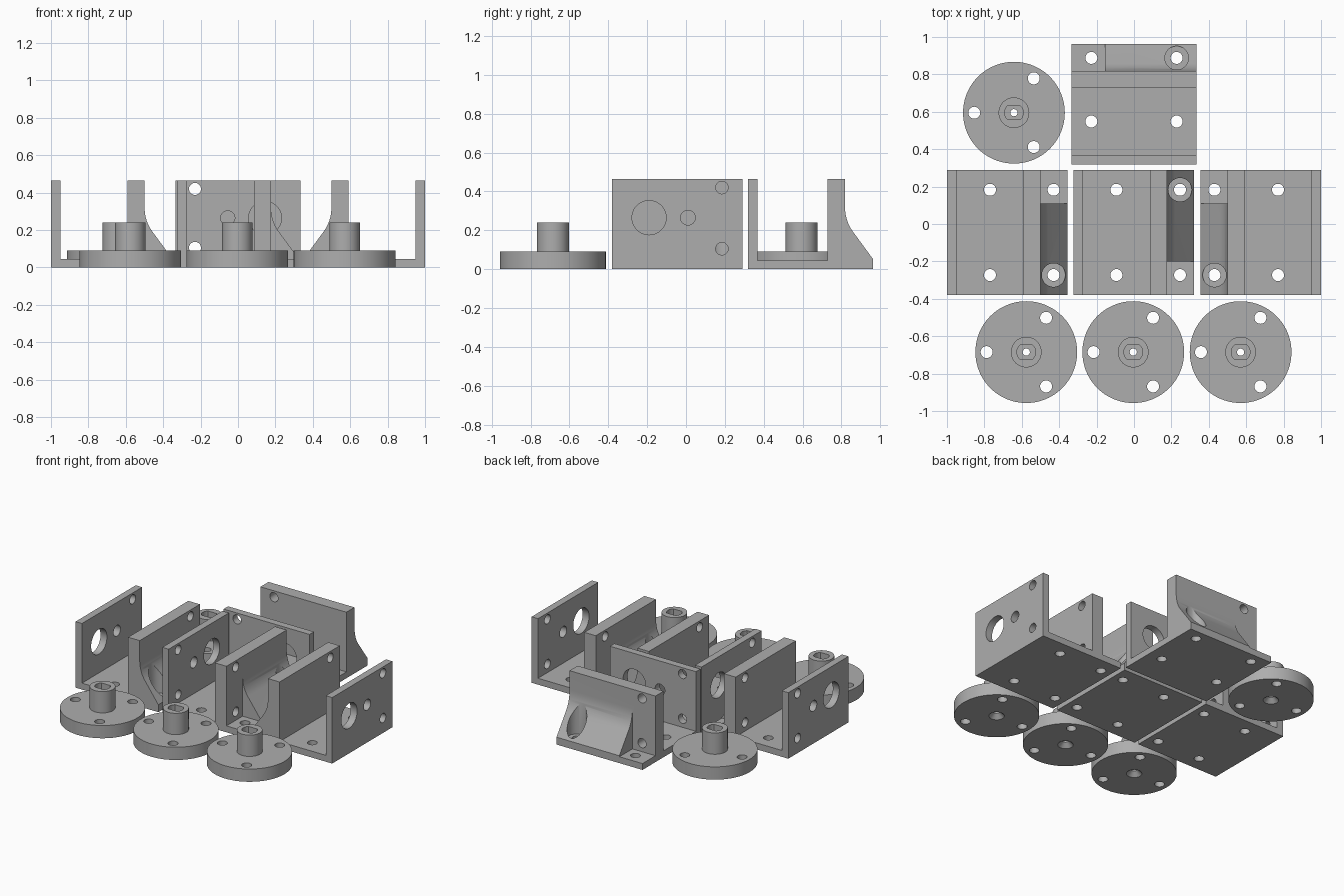
import bpy, bmesh, math
from mathutils import Matrix, Vector

if "Cube" in bpy.data.objects:
    bpy.data.objects.remove(bpy.data.objects["Cube"])

grey = bpy.data.materials.new("plain grey")
grey.diffuse_color = (0.42, 0.42, 0.42, 1)
grey.use_nodes = True
grey.node_tree.nodes["Principled BSDF"].inputs["Base Color"].default_value = grey.diffuse_color


def make(name, bm):
    bmesh.ops.recalc_face_normals(bm, faces=bm.faces)
    me = bpy.data.meshes.new(name)
    bm.to_mesh(me)
    bm.free()
    ob = bpy.data.objects.new(name, me)
    bpy.context.collection.objects.link(ob)
    return ob


def prism(name, pts, axis, a, b):
    """Extrude a closed outline: axis 'y' takes (x, z) points, 'z' takes (x, y)."""
    bm = bmesh.new()
    place = (lambda p: (p[0], a, p[1])) if axis == 'y' else (lambda p: (p[0], p[1], a))
    face = bm.faces.new([bm.verts.new(place(p)) for p in pts])
    ext = bmesh.ops.extrude_face_region(bm, geom=[face])
    step = Vector((0, b - a, 0)) if axis == 'y' else Vector((0, 0, b - a))
    bmesh.ops.translate(bm, vec=step, verts=[v for v in ext['geom'] if isinstance(v, bmesh.types.BMVert)])
    return make(name, bm)


def rod(name, c, r, depth, axis='z', r2=None, n=48):
    """Cylinder or cone centred on c."""
    bm = bmesh.new()
    rot = Matrix.Rotation(math.pi / 2, 4, 'Y') if axis == 'x' else Matrix.Identity(4)
    bmesh.ops.create_cone(bm, cap_ends=True, segments=n, radius1=r, radius2=r if r2 is None else r2,
                          depth=depth, matrix=Matrix.Translation(c) @ rot)
    return make(name, bm)


def combine(ob, others, op):
    """Apply one boolean per helper, then discard the helpers."""
    for o in others:
        o.hide_render = True
        m = ob.modifiers.new("bool", 'BOOLEAN')
        m.operation, m.solver, m.object = op, 'EXACT', o
    bpy.context.view_layer.update()
    me = bpy.data.meshes.new_from_object(ob.evaluated_get(bpy.context.evaluated_depsgraph_get()))
    ob.modifiers.clear()
    ob.data = me
    for o in others:
        bpy.data.objects.remove(o)


def copies(ob, names, mats):
    """Place transformed copies of a master part, then remove the master."""
    for name, mat in zip(names, mats):
        me = ob.data.copy()
        me.transform(mat)
        if mat.determinant() < 0:
            me.flip_normals()
        me.materials.clear()
        me.materials.append(grey)
        new = bpy.data.objects.new(name, me)
        bpy.context.collection.objects.link(new)
        bpy.ops.object.select_all(action='DESELECT')
        new.select_set(True)
        bpy.context.view_layer.objects.active = new
        bpy.ops.object.shade_smooth_by_angle(angle=math.radians(25))
    bpy.data.objects.remove(ob)


# Bracket: channel with thin wall, thick wall and a flange
W, H, T, L = 0.335, 0.465, 0.045, 0.645
bracket = prism("bracket", [(0, 0), (L, 0), (L, T), (0.5, T), (0.5, H), (0.41, H),
                            (0.41, T), (0.05, T), (0.05, H), (0, H)], 'y', -W, W)

# Gusset with a blended top running into a straight slope
p0, p1, p2 = Vector((0.5, 0.33)), Vector((0.5, 0.25)), Vector((0.54, 0.195))
curve = [p0 * (1 - t) ** 2 + p1 * 2 * t * (1 - t) + p2 * t * t for t in [i / 10 for i in range(11)]]
gusset = prism("gusset", [(0.45, 0.02), (L, 0.02), (L, 0.052)] + [tuple(p) for p in curve[::-1]]
               + [(0.45, 0.33)], 'y', -W, 0.155)
combine(bracket, [gusset], 'UNION')

# Bracket holes: floor and flange, counterbore, shaft holes, wall corners
cuts = [rod("cut", (u, v, 0), 0.032, 0.3) for u in (0.23, 0.57) for v in (-0.228, 0.228)]
cuts += [rod("cut", (0.57, -0.228, T + 0.3), 0.063, 0.6),
         rod("cut", (0, -0.145, 0.265), 0.088, 0.3, 'x'),
         rod("cut", (0, 0.055, 0.265), 0.038, 0.3, 'x')]
cuts += [rod("cut", (0.3, 0.23, z), 0.032, 0.9, 'x') for z in (0.42, 0.105)]
combine(bracket, cuts, 'DIFFERENCE')

move, flip = Matrix.Translation, Matrix.Diagonal
copies(bracket, ["left_bracket", "right_bracket", "middle_bracket", "back_bracket"],
       [move((-1, -0.045, 0)),
        move((1, -0.045, 0)) @ flip((-1, 1, 1, 1)),
        move((-0.324, -0.045, 0)) @ flip((1, -1, 1, 1)),
        move((0, 0.318, 0)) @ Matrix.Rotation(math.pi / 2, 4, 'Z')])

# Flanged hub: stepped disc with a boss
hub = rod("hub", (0, 0, 0.045), 0.272, 0.09, n=96)
combine(hub, [rod("boss", (0, 0, 0.14), 0.082, 0.2)], 'UNION')

# Hub holes: three mounting holes, flat-sided socket, screw hole and countersink
cuts = [rod("cut", (0.212 * math.cos(a), 0.212 * math.sin(a), 0.05), 0.032, 0.3)
        for a in (math.pi / 3, math.pi, -math.pi / 3)]
flat = math.asin(0.037 / 0.05)
arc = [-flat + 2 * flat * i / 12 for i in range(13)]
socket = [(0.05 * math.cos(a + s), 0.05 * math.sin(a + s)) for s in (0, math.pi) for a in arc]
cuts += [prism("cut", socket, 'z', 0.09, 0.4),
         rod("cut", (0, 0, 0.05), 0.019, 0.3),
         rod("cut", (0, 0, 0.01), 0.06, 0.04, r2=0.019)]
combine(hub, cuts, 'DIFFERENCE')

copies(hub, ["back_hub", "left_hub", "middle_hub", "right_hub"],
       [move(c) for c in ((-0.642, 0.595, 0), (-0.576, -0.685, 0), (-0.004, -0.685, 0), (0.57, -0.685, 0))])
